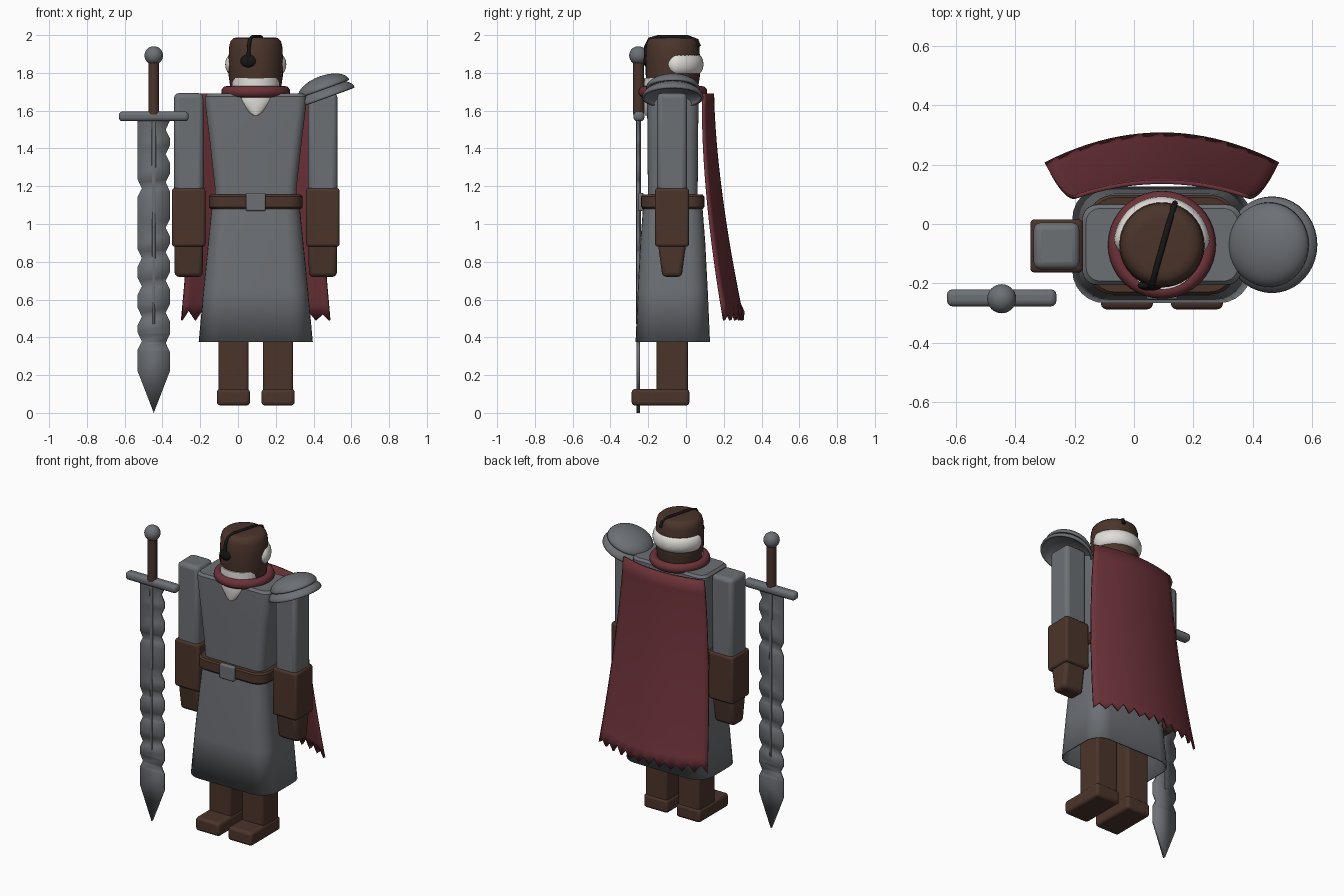
import bpy, bmesh, math
from mathutils import Vector

if "Cube" in bpy.data.objects:
    bpy.data.objects.remove(bpy.data.objects["Cube"])

MID, DEPTH = 0.094, -0.07   # body axis


def material(name, rgb):
    m = bpy.data.materials.new(name)
    m.use_nodes = True
    m.diffuse_color = (*rgb, 1)
    m.node_tree.nodes["Principled BSDF"].inputs["Base Color"].default_value = (*rgb, 1)
    return m


GREY = material("steel grey", (0.15, 0.16, 0.175))
BROWN = material("dark brown leather", (0.07, 0.035, 0.024))
RED = material("dark red cloth", (0.15, 0.032, 0.04))
WHITE = material("off white hair", (0.75, 0.73, 0.69))
BLACK = material("black strap", (0.008, 0.008, 0.008))


def finish(name, bm, mat, bevel=0, thick=0, angle=35, offset=-1):
    bmesh.ops.recalc_face_normals(bm, faces=bm.faces)
    mesh = bpy.data.meshes.new(name)
    bm.to_mesh(mesh)
    bm.free()
    ob = bpy.data.objects.new(name, mesh)
    bpy.context.collection.objects.link(ob)
    mesh.materials.append(mat)
    if thick:
        s = ob.modifiers.new("Thickness", "SOLIDIFY")
        s.thickness, s.offset = thick, offset
    if bevel:
        b = ob.modifiers.new("Bevel", "BEVEL")
        b.width, b.segments = bevel, 3
    bpy.ops.object.select_all(action="DESELECT")
    ob.select_set(True)
    bpy.context.view_layer.objects.active = ob
    bpy.ops.object.shade_smooth_by_angle(angle=math.radians(angle))
    return ob


def box(name, mat, center, size, bevel, taper=(1, 1)):
    bm = bmesh.new()
    bmesh.ops.create_cube(bm, size=1)
    for v in bm.verts:
        k = taper if v.co.z < 0 else (1, 1)
        v.co = Vector((v.co.x * size[0] * k[0], v.co.y * size[1] * k[1], v.co.z * size[2]))
        v.co += Vector(center)
    return finish(name, bm, mat, bevel)


def loft(name, mat, rings, cap_bottom=True, cap_top=True, **kw):
    bm = bmesh.new()
    rows = [[bm.verts.new(p) for p in ring] for ring in rings]
    for a, b in zip(rows, rows[1:]):
        n = len(a)
        for i in range(n):
            bm.faces.new((a[i], a[(i + 1) % n], b[(i + 1) % n], b[i]))
    if cap_bottom:
        bm.faces.new(rows[0])
    if cap_top:
        bm.faces.new(rows[-1])
    return finish(name, bm, mat, **kw)


def rounded(z, hx, hy, r, steps=6):
    """Rounded rectangle around the body axis."""
    pts = []
    for q, (sx, sy) in enumerate([(1, 1), (-1, 1), (-1, -1), (1, -1)]):
        for i in range(steps + 1):
            a = (q + i / steps) * math.pi / 2
            pts.append((MID + sx * (hx - r) + r * math.cos(a),
                        DEPTH + sy * (hy - r) + r * math.sin(a), z))
    return pts


def ellipse(z, rx, ry, x=MID, y=DEPTH, n=40):
    return [(x + rx * math.cos(t * math.tau / n), y + ry * math.sin(t * math.tau / n), z)
            for t in range(n)]


# Tunic, skirt and belt
loft("tunic_torso", GREY, [rounded(*s) for s in [
    (1.08, 0.212, 0.13, 0.05), (1.2, 0.217, 0.132, 0.05), (1.45, 0.245, 0.134, 0.05),
    (1.64, 0.268, 0.136, 0.05), (1.675, 0.268, 0.135, 0.05), (1.69, 0.255, 0.122, 0.045)]])
loft("tunic_skirt", GREY, [rounded(*s) for s in [
    (0.375, 0.302, 0.197, 0.11), (0.65, 0.277, 0.185, 0.1), (0.9, 0.252, 0.172, 0.09),
    (1.12, 0.23, 0.155, 0.08)]], cap_bottom=False, thick=0.01)
loft("belt", BROWN, [rounded(z, 0.248 - d, 0.167 - d, 0.08) for z, d in
                     [(1.08, 0.008), (1.09, 0), (1.145, 0), (1.155, 0.008)]])
box("belt_buckle", GREY, (MID, -0.24, 1.117), (0.105, 0.03, 0.095), 0.008)

# Limbs, mirrored about the body axis
for side, sx in (("right", -1), ("left", 1)):
    leg, arm = MID + sx * 0.118, MID + sx * 0.355
    box(side + "_leg", BROWN, (leg, -0.073, 0.4), (0.16, 0.165, 0.6), 0.015)
    box(side + "_shoe", BROWN, (leg, -0.135, 0.083), (0.175, 0.305, 0.088), 0.018)
    box(side + "_sleeve", GREY, (arm, -0.074, 1.42), (0.155, 0.158, 0.545), 0.025)
    box(side + "_gauntlet", BROWN, (arm, -0.074, 1.035), (0.177, 0.18, 0.31), 0.015)
    box(side + "_hand", BROWN, (arm, -0.074, 0.81), (0.152, 0.15, 0.18), 0.022, (0.97, 0.68))

# Head, collar, beard and hair
loft("head", BROWN, [ellipse(z, r, r) for z, r in [
    (1.62, 0.11), (1.7, 0.131), (1.78, 0.143), (1.88, 0.144), (1.945, 0.14),
    (1.97, 0.132), (1.985, 0.115), (1.988, 0.09)]], angle=50)
loft("beard", WHITE, [ellipse(z, rx, ry, y=y) for z, rx, ry, y in [
    (1.575, 0.012, 0.012, -0.205), (1.59, 0.035, 0.025, -0.198), (1.66, 0.095, 0.045, -0.178),
    (1.71, 0.122, 0.11, -0.112), (1.75, 0.129, 0.127, -0.095), (1.772, 0.128, 0.127, -0.094)]])


def arc_tube(name, mat, major, ry, rz, z, start, end, n=40):
    """Tube around the head, closed or with rounded ends."""
    rings = []
    for i in range(n + 1):
        t = i / n
        k = 1 if end - start > 6 else max(0.05, min(1, math.sin(math.pi * t) * 3.5)) ** 0.5
        a = start + (end - start) * t
        rings.append([(MID + math.cos(a) * (major + k * ry * math.cos(j * math.tau / 16)),
                       DEPTH + math.sin(a) * (major + k * ry * math.cos(j * math.tau / 16)),
                       z + k * rz * math.sin(j * math.tau / 16)) for j in range(16)])
    whole = end - start > 6
    if whole:
        rings[-1] = rings[0]
    ob = loft(name, mat, rings, not whole, not whole, angle=60)
    return ob


arc_tube("collar", RED, 0.155, 0.027, 0.03, 1.7, 0, math.tau)
arc_tube("hair_band", WHITE, 0.125, 0.038, 0.056, 1.845, -0.25, math.pi + 0.25)

# Eye patch and strap
bm = bmesh.new()
bmesh.ops.create_uvsphere(bm, u_segments=24, v_segments=12, radius=1)
for v in bm.verts:
    v.co = Vector((0.055 + v.co.x * 0.043, -0.207 + v.co.y * 0.018, 1.863 + v.co.z * 0.034))
finish("eye_patch", bm, BLACK, angle=60)
curve = bpy.data.curves.new("eye_patch_strap", "CURVE")
curve.dimensions, curve.bevel_depth, curve.bevel_resolution = "3D", 0.01, 3
curve.use_fill_caps = True
path = [(0.055, -0.213, 1.87), (0.057, -0.212, 1.94), (0.064, -0.193, 1.978),
        (0.075, -0.15, 1.99), (0.12, 0.01, 1.99), (0.134, 0.058, 1.972), (0.138, 0.07, 1.94)]
spline = curve.splines.new("POLY")
spline.points.add(len(path) - 1)
for p, co in zip(spline.points, path):
    p.co = (*co, 1)
curve.materials.append(BLACK)
bpy.context.collection.objects.link(bpy.data.objects.new("eye_patch_strap", curve))

# Layered shoulder guard, tilted up on its outer side
for name, x, z, r, h in (("shoulder_guard_lower", 0.465, 1.668, 0.163, 0.075),
                         ("shoulder_guard_upper", 0.455, 1.715, 0.143, 0.07)):
    rings = [ellipse(h * math.sin(a), r * math.cos(a), r * math.cos(a), 0, 0)
             for a in [i * math.pi / 20.5 for i in range(11)]]
    dome = loft(name, GREY, rings, cap_bottom=False, thick=0.014)
    dome.location = (x, -0.07, z)
    dome.rotation_euler.y = math.radians(-20)

# Cape with a ragged hem
COLS, ROWS = 22, 14
bm = bmesh.new()
grid = []
for j in range(ROWS + 1):
    t = j / ROWS
    row = []
    for i in range(COLS + 1):
        u = 2 * i / COLS - 1
        z = 1.69 - 1.2 * t
        if j == ROWS:
            z += (0.045 + 0.012 * math.sin(i * 2.3)) * (i % 2)
        row.append(bm.verts.new((MID + u * (0.292 + 0.1 * t),
                                 0.142 + 0.16 * t ** 1.6 - u * u * (0.05 + 0.05 * t), z)))
    grid.append(row)
for a, b in zip(grid, grid[1:]):
    for i in range(COLS):
        bm.faces.new((a[i], a[i + 1], b[i + 1], b[i]))
finish("cape", bm, RED, thick=0.014, offset=0)

# Sword with a notched blade
SX, SY = -0.446, -0.252
left_notches = [1.19, 0.82, 0.67, 0.51, 0.38]
right_notches = [1.5, 1.37, 1.22, 0.98, 0.85, 0.7, 0.53, 0.37]


def half_width(z, notches):
    nearest = min(abs(z - n) for n in notches)
    return 0.085 - max(0, 0.022 * (1 - nearest / 0.045))


heights = sorted({round(n + d, 3) for n in left_notches + right_notches
                  for d in (-0.045, 0, 0.045)} | {0.22, 1.56})
bm = bmesh.new()
edge = [(bm.verts.new((SX - half_width(z, left_notches), SY, z)),
         bm.verts.new((SX + half_width(z, right_notches), SY, z))) for z in heights]
bm.faces.new((bm.verts.new((SX, SY, 0)), edge[0][1], edge[0][0]))
for a, b in zip(edge, edge[1:]):
    bm.faces.new((a[0], a[1], b[1], b[0]))
finish("sword_blade", bm, GREY, thick=0.018, offset=0)
box("sword_ridge", GREY, (SX, SY, 1.015), (0.024, 0.026, 1.09), 0.003, (0.5, 1))
box("sword_crossguard", GREY, (SX, SY + 0.003, 1.57), (0.37, 0.058, 0.052), 0.02)
loft("sword_grip", BROWN, [ellipse(z, 0.029, 0.029, SX, SY, 20) for z in (1.58, 1.87)])
bm = bmesh.new()
bmesh.ops.create_uvsphere(bm, u_segments=24, v_segments=16, radius=0.049)
bmesh.ops.translate(bm, verts=bm.verts, vec=(SX, SY, 1.892))
finish("sword_pommel", bm, GREY, angle=60)
